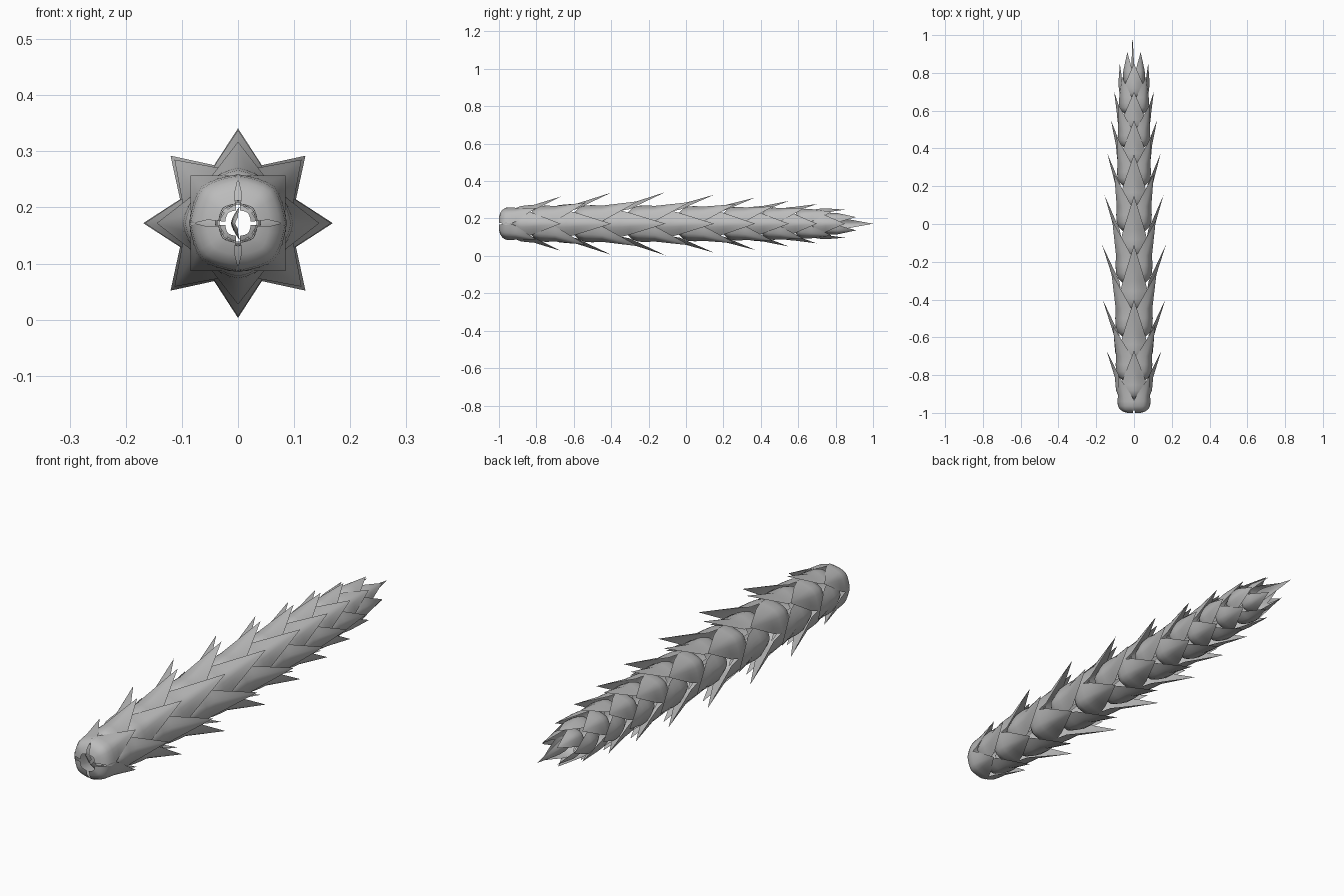
import bpy, bmesh
from math import sin, cos, pi, radians
from mathutils import Vector

cube = bpy.data.objects.get("Cube")
if cube:
    bpy.data.objects.remove(cube, do_unlink=True)

AXIS_HEIGHT = 0.172

grey = bpy.data.materials.new("neutral grey")
grey.use_nodes = True
grey.diffuse_color = (0.5, 0.5, 0.5, 1)
bsdf = next(n for n in grey.node_tree.nodes if n.type == 'BSDF_PRINCIPLED')
bsdf.inputs["Base Color"].default_value = grey.diffuse_color
bsdf.inputs["Roughness"].default_value = 0.7

# Outline of one scale: position along it, radius factor, width factor
PROFILE = [(0, .42, .32), (.03, .68, .55), (.09, .88, .8), (.18, .98, 1),
           (.3, 1.02, .98), (.45, 1.05, .8)]
ACROSS = [-1, -.75, -.5, -.25, 0, .25, .5, .75, 1]


def add_scale(bm, angle, tip_y, tip_r, length, body, width):
    """One keeled leaf: curled root, broad body, flared pointed tip."""
    out = Vector((cos(angle), 0, sin(angle)))
    side = Vector((-sin(angle), 0, cos(angle)))

    def point(t, r, w, u):
        radius = r - 0.5 * w * abs(u) ** 1.5
        p = out * radius + side * (w * u)
        p.y = tip_y - length * (1 - t)
        p.z += AXIS_HEIGHT
        return bm.verts.new(p)

    rows = [[point(t, body * r, width * w, u) for u in ACROSS]
            for t, r, w in PROFILE]
    tip = point(1, tip_r, 0, 0)
    for low, high in zip(rows, rows[1:]):
        for i in range(len(ACROSS) - 1):
            bm.faces.new((low[i], high[i], high[i + 1], low[i + 1]))
    last = rows[-1]
    for i in range(len(ACROSS) - 1):
        bm.faces.new((last[i], tip, last[i + 1]))


def finish(bm, name):
    mesh = bpy.data.meshes.new(name)
    bm.to_mesh(mesh)
    bm.free()
    mesh.materials.append(grey)
    obj = bpy.data.objects.new(name, mesh)
    bpy.context.collection.objects.link(obj)
    bpy.ops.object.select_all(action='DESELECT')
    obj.select_set(True)
    bpy.context.view_layer.objects.active = obj
    bpy.ops.object.shade_smooth_by_angle(angle=radians(40))


# Rings of four scales, alternately diagonal and upright: tip y, tip radius, length
RINGS = [(-.80, .12, .20), (-.67, .145, .26), (-.535, .16, .30), (-.40, .166, .34),
         (-.255, .17, .35), (-.11, .169, .35), (.02, .163, .34), (.15, .155, .33),
         (.265, .148, .31), (.37, .14, .29), (.465, .13, .27), (.55, .122, .25),
         (.63, .115, .23), (.70, .105, .21), (.78, .09, .20), (.85, .075, .19),
         (.91, .05, .18)]

for k, (tip_y, tip_r, length) in enumerate(RINGS):
    bm = bmesh.new()
    body = min(.06 + .25 * tip_r, tip_r + .01)
    for q in range(4):
        angle = q * pi / 2 + (pi / 4 if k % 2 == 0 else 0)
        add_scale(bm, angle, tip_y, tip_r, length, body, .72 * body)
    finish(bm, f"scale_ring_{k + 1}")

# Single upright blade closing the far end
bm = bmesh.new()
add_scale(bm, pi, 1.0, .008, .24, .012, .03)
finish(bm, "end_blade")
